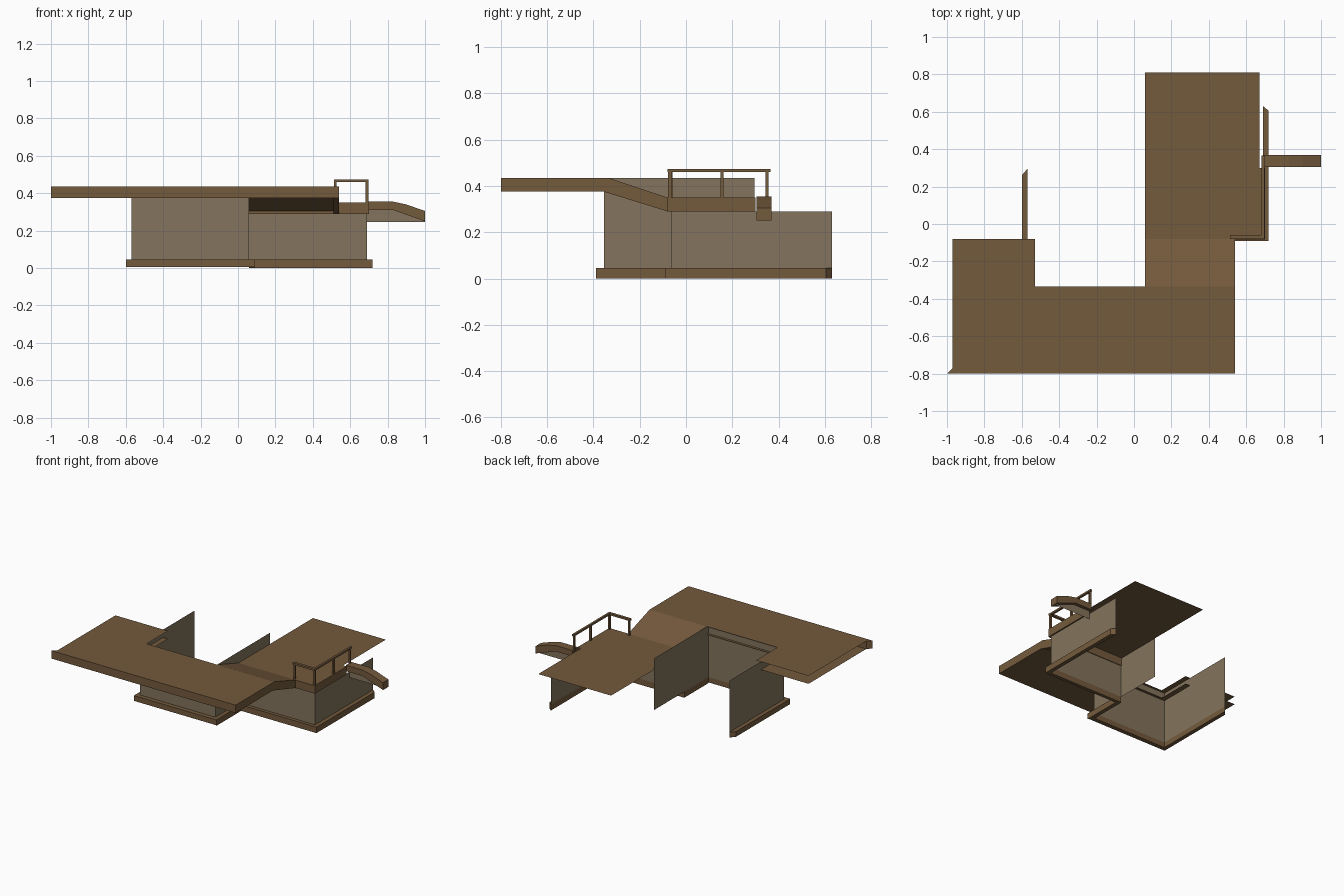
import bpy

cube = bpy.data.objects.get("Cube")
if cube:
    bpy.data.objects.remove(cube, do_unlink=True)


def material(name, rgb):
    m = bpy.data.materials.new(name)
    m.use_nodes = True
    m.diffuse_color = (*rgb, 1)
    m.node_tree.nodes["Principled BSDF"].inputs["Base Color"].default_value = (*rgb, 1)
    return m


BROWN = material("timber brown", (0.175, 0.102, 0.046))
TAN = material("wall tan", (0.23, 0.175, 0.11))


def build(name, verts, faces, mat):
    mesh = bpy.data.meshes.new(name)
    mesh.from_pydata(verts, [], faces)
    mesh.materials.append(mat)
    obj = bpy.data.objects.new(name, mesh)
    bpy.context.collection.objects.link(obj)
    return obj


def sheet(name, polygons, mat):
    """Thin surface made of separate polygons."""
    verts, faces = [], []
    for poly in polygons:
        faces.append(range(len(verts), len(verts) + len(poly)))
        verts += poly
    return build(name, verts, [tuple(f) for f in faces], mat)


def prism(name, lower, upper, mat):
    """Solid between two matching outlines."""
    n = len(lower)
    sides = [(i, (i + 1) % n, n + (i + 1) % n, n + i) for i in range(n)]
    caps = [tuple(reversed(range(n))), tuple(range(n, 2 * n))]
    return build(name, lower + upper, sides + caps, mat)


def slab(name, outline, z0, z1, mat=BROWN):
    return prism(name, [(x, y, z0) for x, y in outline],
                 [(x, y, z1) for x, y in outline], mat)


def box(name, x0, x1, y0, y1, z0, z1, mat=BROWN):
    return slab(name, [(x0, y0), (x1, y0), (x1, y1), (x0, y1)], z0, z1, mat)


def wall(name, a, b, z0, z1):
    return sheet(name, [[(*a, z0), (*b, z0), (*b, z1), (*a, z1)]], TAN)


# Roof levels
EAVE, ROOF, DECK, DECK_LOW, BASE = 0.375, 0.435, 0.35, 0.29, 0.045
SLOPE_Y, DECK_Y = -0.335, -0.08
roof_outline = [(-0.97, -0.8), (0.54, -0.8), (0.54, SLOPE_Y), (-0.53, SLOPE_Y),
                (-0.53, DECK_Y), (-0.97, DECK_Y)]


def roof_layer(name, z, z_end):
    flat = [(x, y, z) for x, y in roof_outline]
    slope = [(0.06, SLOPE_Y, z), (0.54, SLOPE_Y, z),
             (0.54, DECK_Y, z_end), (0.06, DECK_Y, z_end)]
    return sheet(name, [flat, slope], BROWN)


# Roof, soffit and deck
roof_layer("roof_top", ROOF, DECK)
roof_layer("roof_soffit", EAVE, 0.305)
sheet("deck_top", [[(0.06, DECK_Y, DECK), (0.67, DECK_Y, DECK),
                    (0.67, 0.81, DECK), (0.06, 0.81, DECK)]], BROWN)

# Fascia boards
slab("front_fascia", [(-1, -0.8), (0.54, -0.8), (0.54, -0.77), (-0.97, -0.77)], EAVE, ROOF)
profile = [(-0.8, EAVE), (-0.355, EAVE), (DECK_Y, DECK_LOW),
           (DECK_Y, DECK), (SLOPE_Y, ROOF), (-0.8, ROOF)]
prism("side_fascia", [(0.51, y, z) for y, z in profile],
      [(0.54, y, z) for y, z in profile], BROWN)
box("deck_front_fascia", 0.06, 0.70, -0.082, -0.06, DECK_LOW, DECK)
box("deck_side_fascia", 0.67, 0.70, -0.082, 0.30, DECK_LOW, DECK)

# Walls
inner = [(-0.57, 0.295), (-0.57, -0.355), (0.06, -0.355),
         (0.06, -0.065), (0.69, -0.065), (0.69, 0.63)]
wall("left_wall", inner[0], inner[1], BASE, ROOF)
wall("front_wall", inner[1], inner[2], BASE, ROOF)
wall("middle_wall", inner[2], (0.06, 0.295), BASE, ROOF)
wall("wing_front_wall", inner[3], inner[4], BASE, DECK_LOW)
wall("wing_side_wall", inner[4], inner[5], BASE, DECK_LOW)

# Mitred base trim following the walls
outer = [(-0.6, 0.26), (-0.6, -0.388), (0.09, -0.388),
         (0.09, -0.09), (0.72, -0.09), (0.72, 0.605)]
for i in range(len(inner) - 1):
    slab(f"base_trim_{i + 1}", [inner[i], outer[i], outer[i + 1], inner[i + 1]],
         0.005 if i < 2 else 0, BASE)

# Railing
for i, (x, y) in enumerate([(0.52, -0.065), (0.69, -0.07), (0.69, 0.155), (0.69, 0.35)]):
    box(f"rail_post_{i + 1}", x - 0.007, x + 0.007, y - 0.007, y + 0.007, DECK, 0.462)
box("front_handrail", 0.512, 0.698, -0.08, -0.06, 0.46, 0.474)
box("side_handrail", 0.682, 0.698, -0.08, 0.365, 0.46, 0.474)

# Sloping side eave with its wall below
eave = [(0.69, 0.31), (0.83, 0.31), (1.0, 0.25), (1.0, 0.305), (0.9, 0.34), (0.83, 0.355), (0.69, 0.355)]
prism("side_eave", [(x, 0.305, z) for x, z in eave],
      [(x, 0.37, z) for x, z in eave], BROWN)
sheet("side_eave_wall", [[(0.69, 0.345, 0.247), (1.0, 0.345, 0.247),
                          (1.0, 0.345, 0.26), (0.83, 0.345, 0.32),
                          (0.69, 0.345, 0.32)]], TAN)
